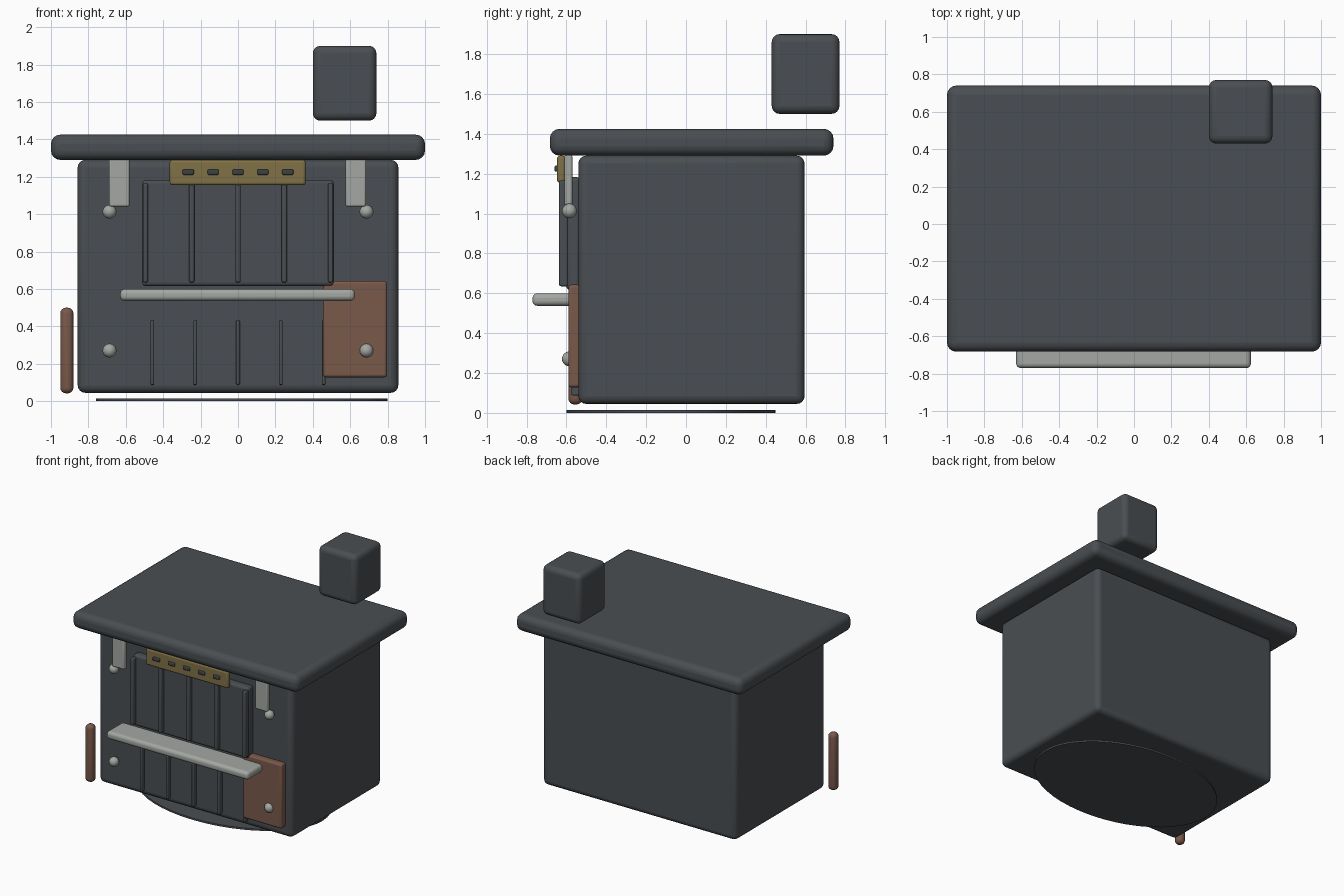
import bpy
import math

if "Cube" in bpy.data.objects:
    bpy.data.objects.remove(bpy.data.objects["Cube"])


def material(name, rgb):
    m = bpy.data.materials.new(name)
    m.diffuse_color = (*rgb, 1)
    m.use_nodes = True
    m.node_tree.nodes["Principled BSDF"].inputs["Base Color"].default_value = m.diffuse_color
    return m


CHARCOAL = material("charcoal", (0.068, 0.076, 0.084))
SLATE = material("dark slate", (0.045, 0.052, 0.058))
PALE = material("pale grey", (0.37, 0.39, 0.36))
BROWN = material("brown wood", (0.19, 0.10, 0.068))
GOLD = material("old gold", (0.22, 0.165, 0.062))


def finish(ob, name, mat):
    ob.name = name
    ob.data.materials.append(mat)
    bpy.ops.object.shade_smooth_by_angle(angle=math.radians(35))
    return ob


def box(name, x, y, z, mat, bevel):
    """Rounded box given by its (low, high) extents on each axis."""
    ext = (x, y, z)
    bpy.ops.mesh.primitive_cube_add(size=1, location=[(a + b) / 2 for a, b in ext])
    ob = bpy.context.object
    ob.scale = [b - a for a, b in ext]
    bpy.ops.object.transform_apply(location=False, rotation=False, scale=True)
    mod = ob.modifiers.new("rounded edges", 'BEVEL')
    mod.width = bevel
    mod.segments = 4
    return finish(ob, name, mat)


def knob(name, x, y, z, r, mat):
    bpy.ops.mesh.primitive_uv_sphere_add(segments=20, ring_count=12, radius=r, location=(x, y, z))
    return finish(bpy.context.object, name, mat)


# Main masses: cabin, overhanging roof slab, floating chimney block
box("body", (-0.857, 0.857), (-0.54, 0.595), (0.045, 1.29), CHARCOAL, 0.04)
box("roof", (-1, 1), (-0.683, 0.74), (1.29, 1.425), CHARCOAL, 0.05)
box("chimney", (0.40, 0.74), (0.43, 0.77), (1.50, 1.90), CHARCOAL, 0.04)

# Thin oval base plate
bpy.ops.mesh.primitive_cylinder_add(vertices=48, radius=1, depth=0.014, location=(0.02, -0.075, 0.007))
base = bpy.context.object
base.scale = (0.78, 0.525, 1)
bpy.ops.object.transform_apply(location=False, rotation=False, scale=True)
finish(base, "base_plate", CHARCOAL)

# Shutter with upright ribs
box("shutter", (-0.512, 0.512), (-0.60, -0.53), (0.615, 1.183), CHARCOAL, 0.02)
for i in range(5):
    x = (i - 2) * 0.2475
    box("shutter_rib", (x - 0.014, x + 0.014), (-0.637, -0.59), (0.635, 1.165), CHARCOAL, 0.01)

# Ribs on the lower wall
for i in range(5):
    x = (i - 2) * 0.229
    box("wall_rib", (x - 0.01, x + 0.01), (-0.575, -0.53), (0.088, 0.432), CHARCOAL, 0.007)

# Sign board with dark slots
box("sign_board", (-0.365, 0.362), (-0.647, -0.605), (1.155, 1.29), GOLD, 0.015)
for i in range(5):
    x = (i - 2) * 0.133
    box("sign_slot", (x - 0.03, x + 0.03), (-0.66, -0.64), (1.21, 1.24), SLATE, 0.008)

# Hanging brackets and round studs on both sides
for side, x in ((-1, -0.635), (1, 0.63)):
    box("bracket", (x - 0.055, x + 0.055), (-0.61, -0.57), (1.04, 1.295), PALE, 0.012)
    for z in (1.013, 0.271):
        knob("stud", side * 0.687, -0.585, z, 0.037, PALE)

# Counter shelf, side panel and standing rod
box("counter", (-0.63, 0.625), (-0.77, -0.56), (0.537, 0.60), PALE, 0.024)
box("side_panel", (0.455, 0.797), (-0.59, -0.53), (0.128, 0.643), BROWN, 0.015)
box("rod", (-0.95, -0.88), (-0.59, -0.52), (0.042, 0.50), BROWN, 0.03)
